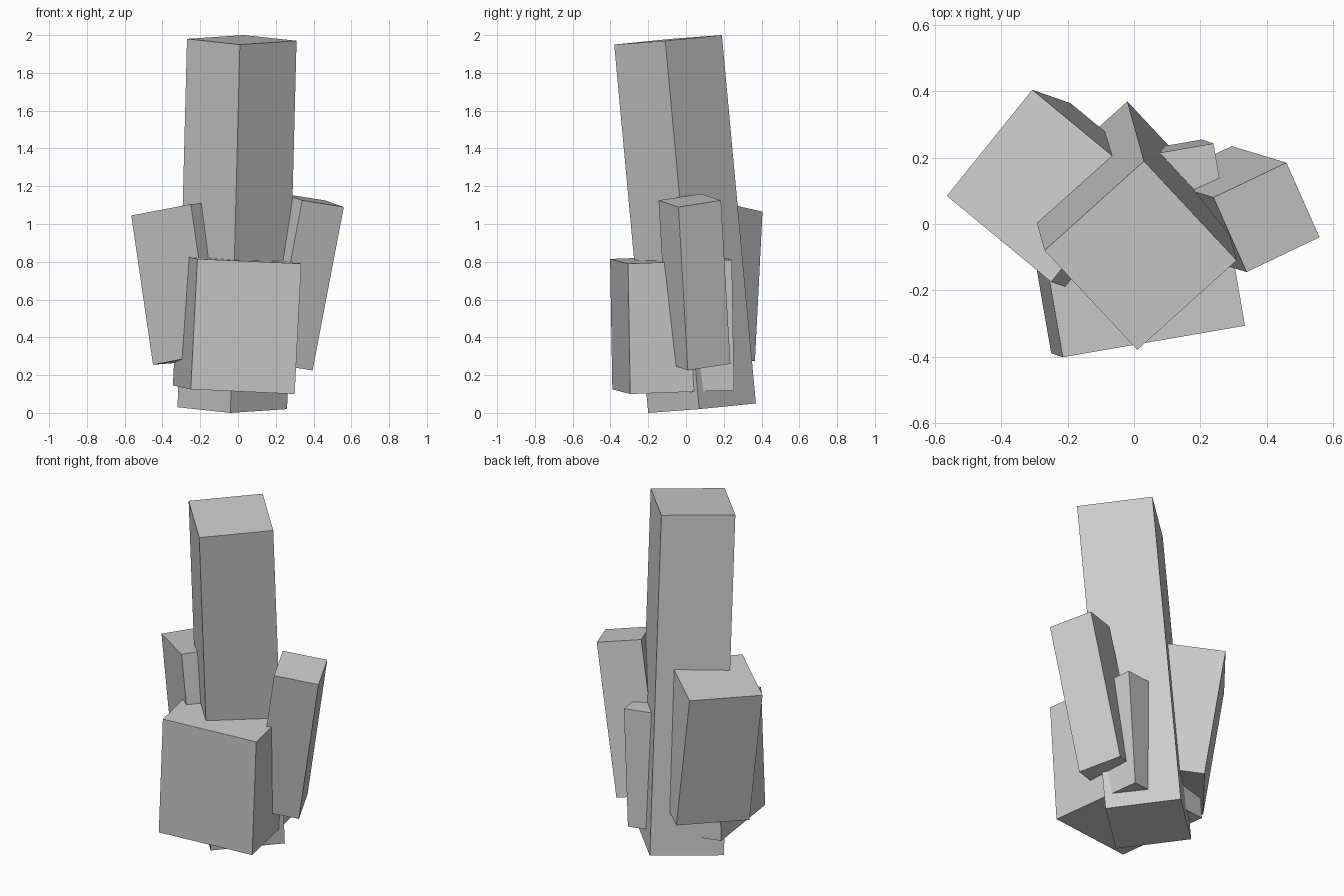
import bpy
from mathutils import Matrix, Vector

if "Cube" in bpy.data.objects:
    bpy.data.objects.remove(bpy.data.objects["Cube"])


def crystal(name, corner, width, depth, height):
    """Tilted block: lowest-front corner plus its three edge vectors."""
    corner, u, v, w = map(Vector, (corner, width, depth, height))
    bpy.ops.mesh.primitive_cube_add(size=1)
    ob = bpy.context.object
    ob.name = name
    # Columns of the matrix are the block's edges
    shape = Matrix((u, v, w)).transposed().to_4x4()
    ob.data.transform(shape)
    ob.location = corner + (u + v + w) / 2
    return ob


# Tall central column, leaning slightly forward
crystal("main_column", (-0.04, -0.20, 0.0),
        (0.30, 0.27, 0.02), (-0.28, 0.30, 0.03), (0.05, -0.18, 1.95))

# Short wide block that passes through the column
crystal("front_block", (-0.25, -0.39, 0.125),
        (0.55, 0.095, -0.025), (-0.095, 0.55, 0.02), (0.035, -0.012, 0.69))

# Left block, leaning outwards
crystal("left_block", (-0.45, 0.045, 0.255),
        (0.315, -0.26, 0.06), (0.258, 0.32, 0.02), (-0.115, 0.04, 0.79))

# Slim right block, leaning outwards
crystal("right_block", (0.175, -0.095, 0.26),
        (0.22, 0.105, -0.035), (-0.10, 0.225, 0.035), (0.165, -0.05, 0.865))
